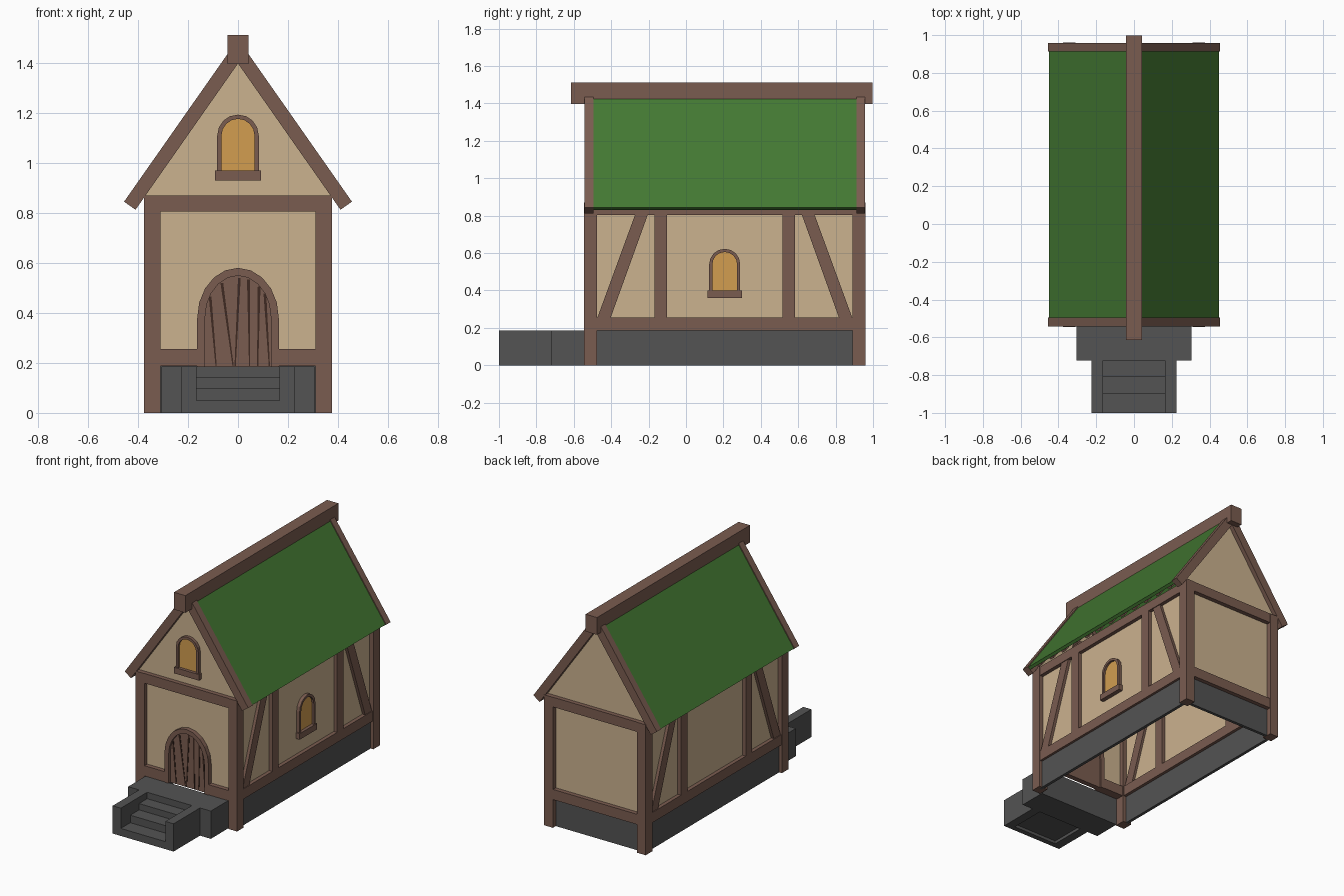
import bpy, bmesh, math

if "Cube" in bpy.data.objects:
    bpy.data.objects.remove(bpy.data.objects["Cube"])


def material(name, r, g, b):
    m = bpy.data.materials.new(name)
    lin = [((c / 255 + 0.055) / 1.055) ** 2.4 for c in (r, g, b)]
    m.diffuse_color = (*lin, 1)
    m.use_nodes = True
    m.node_tree.nodes["Principled BSDF"].inputs["Base Color"].default_value = m.diffuse_color
    return m


TIMBER = material("brown timber", 122, 92, 80)
PLASTER = material("cream plaster", 203, 178, 143)
ROOF = material("green roof", 67, 120, 50)
STONE = material("grey stone", 83, 83, 83)
GLASS = material("amber glass", 210, 157, 80)
SEAM = material("dark seam", 62, 42, 34)


def prism(name, pts, axis, a, b, mat):
    """Extrude a 2D profile: axis 'x' takes (y, z) points, axis 'y' takes (x, z)."""
    bm = bmesh.new()
    place = (lambda p, d: (d, p[0], p[1])) if axis == 'x' else (lambda p, d: (p[0], d, p[1]))
    face = bm.faces.new([bm.verts.new(place(p, a)) for p in pts])
    ext = bmesh.ops.extrude_face_region(bm, geom=[face])
    move = (b - a, 0, 0) if axis == 'x' else (0, b - a, 0)
    bmesh.ops.translate(bm, vec=move, verts=[v for v in ext["geom"] if isinstance(v, bmesh.types.BMVert)])
    bmesh.ops.recalc_face_normals(bm, faces=bm.faces)
    me = bpy.data.meshes.new(name)
    bm.to_mesh(me)
    bm.free()
    me.materials.append(mat)
    ob = bpy.data.objects.new(name, me)
    bpy.context.collection.objects.link(ob)
    return ob


def box(name, x0, x1, y0, y1, z0, z1, mat):
    return prism(name, [(x0, z0), (x1, z0), (x1, z1), (x0, z1)], 'y', y0, y1, mat)


def arch(c, w, z0, spring, top, n):
    """Arched outline: straight jambs and an elliptical head."""
    head = [(c + w * math.cos(math.pi * i / n), spring + (top - spring) * math.sin(math.pi * i / n))
            for i in range(n + 1)]
    return [(c + w, z0)] + head + [(c - w, z0)]


def arch_frame(name, c, w, z0, spring, top, t, n, axis, a, b):
    outer = arch(c, w, z0, spring, top, n)
    inner = arch(c, w - t, z0, spring, top - t, n)
    return prism(name, outer + inner[::-1], axis, a, b, TIMBER)


# corner posts
for sx in (-1, 1):
    for y0, y1 in ((-0.545, -0.475), (0.89, 0.96)):
        x0, x1 = sorted((sx * 0.31, sx * 0.375))
        box("corner_post", x0, x1, y0, y1, 0, 0.87, TIMBER)

# long sides: plaster, stone base, beams, studs and braces
CY = 0.2075
for sx in (-1, 1):
    def side(name, y0, y1, z0, z1, i, o, mat):
        x0, x1 = sorted((sx * i, sx * o))
        return box(name, x0, x1, y0, y1, z0, z1, mat)
    side("side_plaster", -0.5, 0.92, 0.2, 0.84, 0.338, 0.346, PLASTER)
    side("side_foundation", -0.5, 0.92, 0, 0.187, 0.335, 0.355, STONE)
    side("side_sill_beam", -0.48, 0.9, 0.187, 0.255, 0.315, 0.371, TIMBER)
    side("side_top_beam", -0.48, 0.9, 0.803, 0.865, 0.315, 0.371, TIMBER)
    for my in (-1, 1):
        y0, y1 = sorted((CY + my * 0.308, CY + my * 0.375))
        side("side_stud", y0, y1, 0.25, 0.81, 0.315, 0.371, TIMBER)
        brace = [(CY + my * d, z) for d, z in ((0.683, 0.25), (0.612, 0.25), (0.41, 0.81), (0.478, 0.81))]
        prism("side_brace", brace, 'x', sx * 0.322, sx * 0.366, TIMBER)

# end walls with gables; the front has no stone base, the landing stands there
for y, out in ((-0.51, -1), (0.925, 1)):
    ya, yb = sorted((y + out * 0.033, y - out * 0.03))
    prism("gable_plaster", [(-0.34, 0.2), (0.34, 0.2), (0.34, 0.87), (0.371, 0.87), (0, 1.405),
                            (-0.371, 0.87), (-0.34, 0.87)], 'y', y - 0.004, y + 0.004, PLASTER)
    box("end_top_beam", -0.33, 0.33, ya, yb, 0.805, 0.87, TIMBER)
    spans = ((-0.32, -0.15), (0.15, 0.32)) if out < 0 else ((-0.32, 0.32),)
    for x0, x1 in spans:
        box("end_sill_beam", x0, x1, ya, yb, 0.187, 0.255, TIMBER)
box("back_foundation", -0.345, 0.345, 0.91, 0.93, 0, 0.187, STONE)

# door with frame and slanting plank seams
arch_frame("door_frame", 0, 0.163, 0.185, 0.38, 0.58, 0.031, 10, 'y', -0.543, -0.48)
prism("door_planks", arch(0, 0.135, 0.185, 0.38, 0.552, 10), 'y', -0.525, -0.49, TIMBER)
for xt, xb in ((-0.113, -0.088), (-0.066, -0.02), (0.004, -0.012), (0.04, 0.046), (0.083, 0.078), (0.106, 0.125)):
    zt = 0.375 + 0.165 * math.sqrt(1 - (xt / 0.135) ** 2)
    prism("door_seam", [(xb - 0.002, 0.187), (xb + 0.003, 0.187), (xt + 0.007, zt), (xt - 0.004, zt)],
          'y', -0.528, -0.524, SEAM)

# arched windows: front gable and right side only
for c, z, axis, wall, s in ((0, 0.93, 'y', -0.51, -1), (0.207, 0.36, 'x', 0.342, 1)):
    prism("window_glass", arch(c, 0.07, z + 0.035, z + 0.18, z + 0.248, 8), axis,
          wall - s * 0.012, wall + s * 0.012, GLASS)
    arch_frame("window_frame", c, 0.083, z + 0.035, z + 0.18, z + 0.263, 0.017, 8, axis,
               wall - s * 0.015, wall + s * 0.026)
    prism("window_sill", [(c - 0.092, z), (c + 0.092, z), (c + 0.092, z + 0.04), (c - 0.092, z + 0.04)],
          axis, wall - s * 0.015, wall + s * 0.033, TIMBER)


# roof: s runs down the slope, t goes inward from the outer face
def slope(sx, s0, s1, t0, t1):
    return [(sx * (s * 0.574 - t * 0.819), 1.495 - s * 0.819 - t * 0.574)
            for s, t in ((s0, t0), (s1, t0), (s1, t1), (s0, t1))]


for sx in (-1, 1):
    prism("roof_slope", slope(sx, 0.06, 0.792, 0.006, 0.026), 'y', -0.5, 0.92, ROOF)
    prism("front_bargeboard", slope(sx, 0.06, 0.794, 0, 0.056), 'y', -0.543, -0.495, TIMBER)
    prism("back_bargeboard", slope(sx, 0.06, 0.794, 0, 0.056), 'y', 0.912, 0.958, TIMBER)
    for i in range(12):
        y = -0.43 + i * 0.115
        prism("rafter_end", slope(sx, 0.66, 0.785, 0.024, 0.04), 'y', y, y + 0.035, TIMBER)
box("ridge_beam", -0.042, 0.042, -0.615, 0.998, 1.396, 1.511, TIMBER)

# stone landing and steps between cheek walls
box("landing", -0.305, 0.305, -0.722, -0.535, 0, 0.185, STONE)
for x0, x1 in ((-0.225, -0.165), (0.165, 0.225)):
    box("step_cheek", x0, x1, -1, -0.72, 0, 0.185, STONE)
box("step_kerb", -0.166, 0.166, -1, -0.965, 0, 0.05, STONE)
for y0, y1, z in ((-0.97, -0.9, 0.05), (-0.9, -0.807, 0.1), (-0.807, -0.72, 0.142)):
    box("step_tread", -0.166, 0.166, y0, y1, 0.02, z, STONE)
